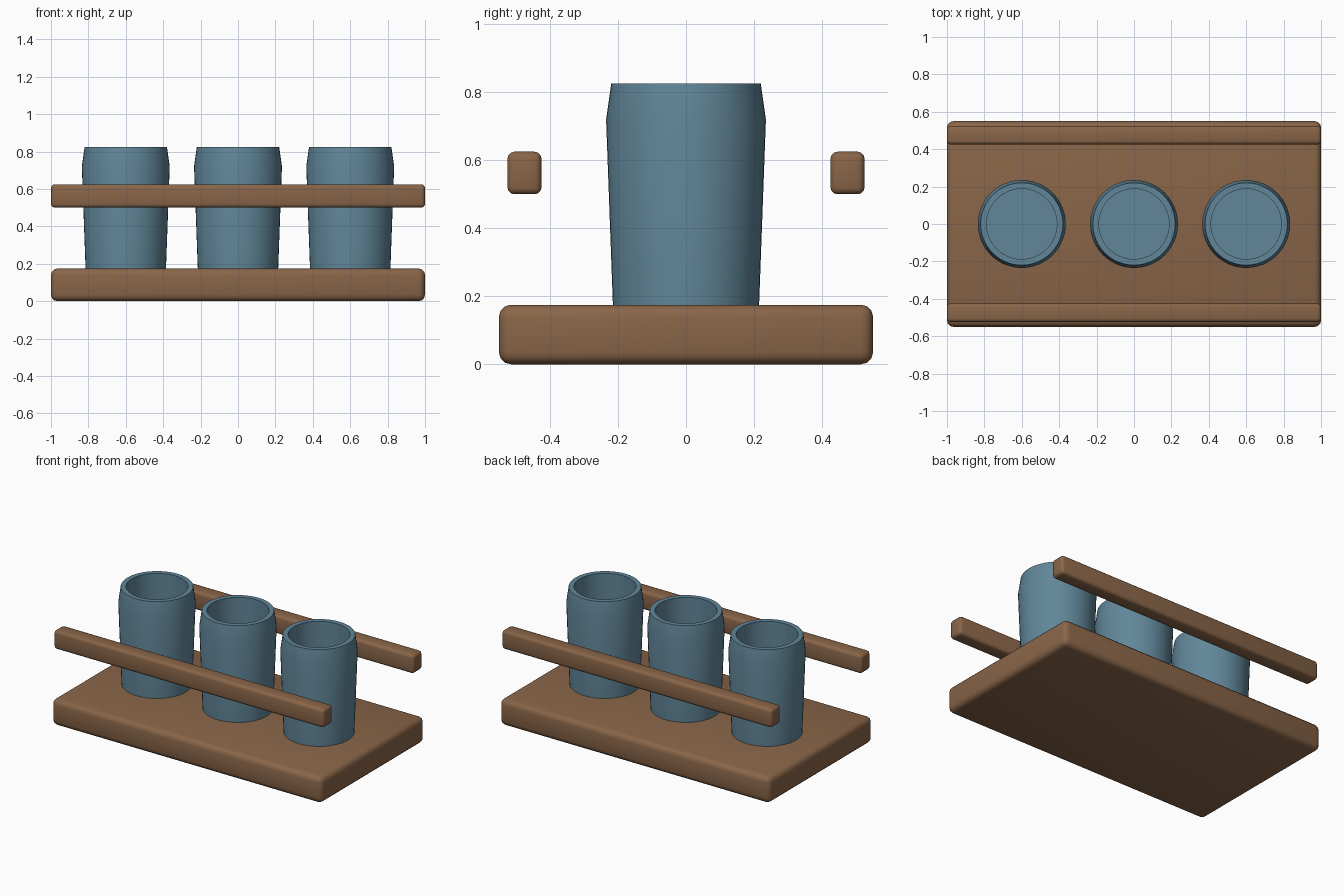
import bpy, bmesh, math

cube = bpy.data.objects.get("Cube")
if cube:
    bpy.data.objects.remove(cube, do_unlink=True)


def material(name, rgb):
    m = bpy.data.materials.new(name)
    m.use_nodes = True
    m.diffuse_color = (*rgb, 1)
    m.node_tree.nodes["Principled BSDF"].inputs["Base Color"].default_value = (*rgb, 1)
    return m


wood = material("brown wood", (0.25, 0.13, 0.065))
glaze = material("slate blue", (0.12, 0.24, 0.32))


def add_object(name, bm, mat, location, angle):
    mesh = bpy.data.meshes.new(name)
    bmesh.ops.recalc_face_normals(bm, faces=bm.faces)
    bm.to_mesh(mesh)
    bm.free()
    mesh.materials.append(mat)
    ob = bpy.data.objects.new(name, mesh)
    ob.location = location
    bpy.context.collection.objects.link(ob)
    bpy.ops.object.select_all(action="DESELECT")
    ob.select_set(True)
    bpy.context.view_layer.objects.active = ob
    bpy.ops.object.shade_smooth_by_angle(angle=math.radians(angle))
    return ob


def rounded_box(name, size, location, radius):
    bm = bmesh.new()
    bmesh.ops.create_cube(bm, size=1)
    bmesh.ops.scale(bm, vec=size, verts=bm.verts)
    bmesh.ops.bevel(bm, geom=bm.edges[:], offset=radius, segments=3,
                    profile=0.5, affect="EDGES")
    return add_object(name, bm, wood, location, 35)


def lathe(name, profile, location, sides=48):
    bm = bmesh.new()
    points = [bm.verts.new((r, 0, z)) for r, z in profile]
    edges = [bm.edges.new(pair) for pair in zip(points, points[1:])]
    bmesh.ops.spin(bm, geom=points + edges, cent=(0, 0, 0), axis=(0, 0, 1),
                   angle=math.tau, steps=sides)
    bmesh.ops.remove_doubles(bm, verts=bm.verts, dist=1e-4)
    return add_object(name, bm, glaze, location, 30)


# Base board
rounded_box("base_board", (2, 1.1, 0.175), (0, 0, 0.0875), 0.035)

# Side rails
for name, side in (("front_rail", -1), ("back_rail", 1)):
    rounded_box(name, (2, 0.1, 0.125), (0, side * 0.475, 0.5625), 0.02)

# Hollow cups: outer wall, rim, inner wall, floor
cup_profile = [(0, 0), (0.215, 0), (0.235, 0.545), (0.22, 0.65),
               (0.188, 0.65), (0.188, 0.04), (0, 0.04)]
for name, x in (("right_cup", -0.6), ("middle_cup", 0), ("left_cup", 0.6)):
    lathe(name, cup_profile, (x, 0, 0.175))
